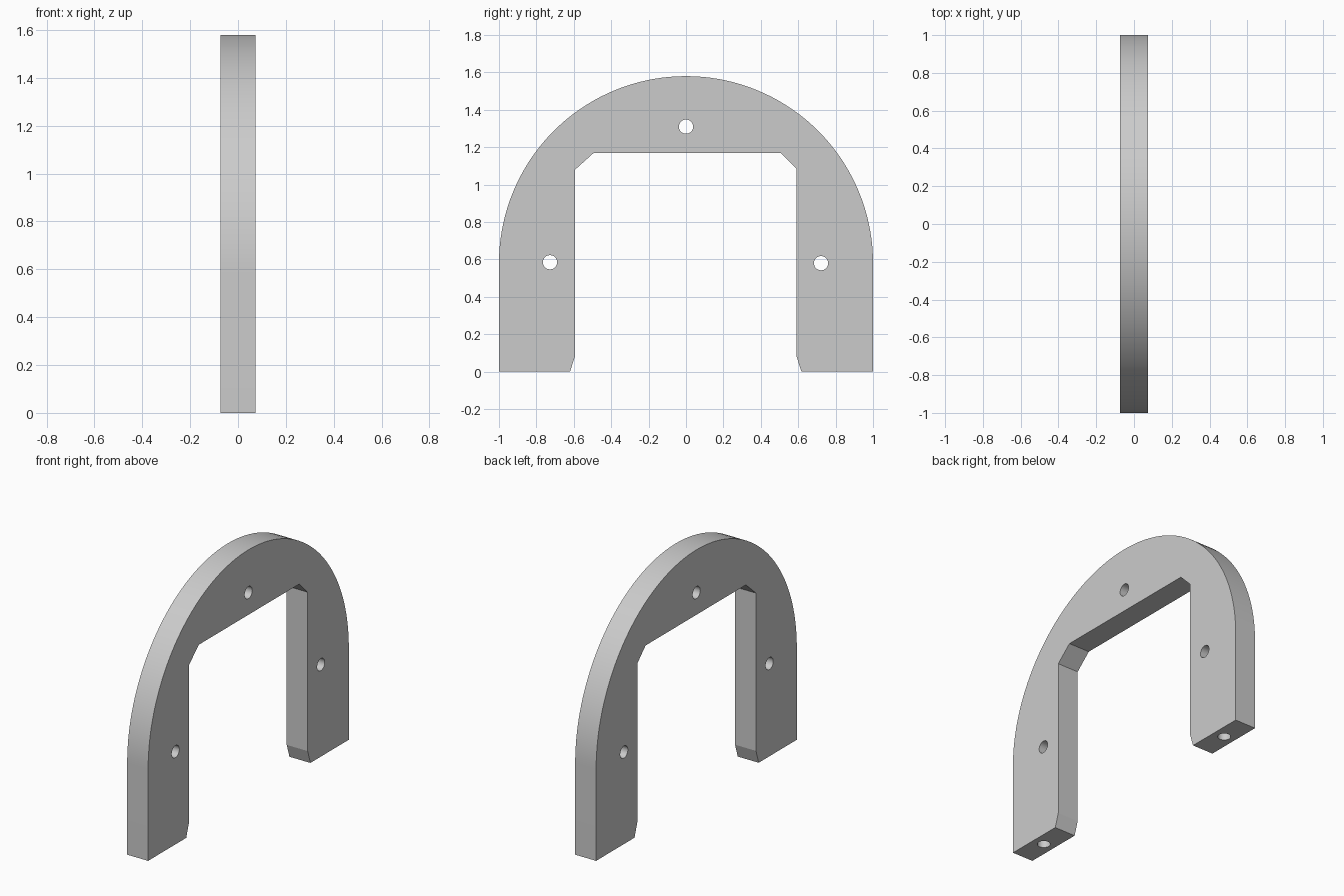
import bpy, bmesh, math

cube = bpy.data.objects.get("Cube")
if cube:
    bpy.data.objects.remove(cube, do_unlink=True)

HALF = 0.073      # half thickness of the plate
SPRING = 0.58     # height where the round top begins
HOLE = 0.038

grey = bpy.data.materials.new("plain grey")
grey.use_nodes = True
grey.diffuse_color = (0.6, 0.6, 0.6, 1)
grey.node_tree.nodes["Principled BSDF"].inputs["Base Color"].default_value = (0.6, 0.6, 0.6, 1)


def plate(name, outline):
    """Extrude a y-z outline across the plate thickness."""
    bm = bmesh.new()
    face = bm.faces.new([bm.verts.new((-HALF, y, z)) for y, z in outline])
    grown = bmesh.ops.extrude_face_region(bm, geom=[face])
    moved = [v for v in grown["geom"] if isinstance(v, bmesh.types.BMVert)]
    bmesh.ops.translate(bm, verts=moved, vec=(2 * HALF, 0, 0))
    bmesh.ops.recalc_face_normals(bm, faces=bm.faces)
    mesh = bpy.data.meshes.new(name)
    bm.to_mesh(mesh)
    bm.free()
    obj = bpy.data.objects.new(name, mesh)
    bpy.context.collection.objects.link(obj)
    mesh.materials.append(grey)
    return obj


def drill(target, location, depth, rotation=(0, 0, 0)):
    """Cut a round hole and discard the cutter."""
    bpy.ops.mesh.primitive_cylinder_add(vertices=32, radius=HOLE, depth=depth,
                                        location=location, rotation=rotation)
    cutter = bpy.context.object
    cutter.name = "hole_cutter"
    cutter.hide_render = True
    cutter.data.materials.append(grey)
    mod = target.modifiers.new("hole", "BOOLEAN")
    mod.operation = "DIFFERENCE"
    mod.solver = "EXACT"
    mod.object = cutter
    bpy.context.view_layer.objects.active = target
    bpy.ops.object.modifier_apply(modifier=mod.name)
    bpy.data.objects.remove(cutter, do_unlink=True)


# Round-topped outline, then the chamfered inner opening
STEPS = 72
arc = [(math.cos(math.pi * i / STEPS), SPRING + math.sin(math.pi * i / STEPS))
       for i in range(STEPS + 1)]
opening = [(-1, 0), (-0.62, 0), (-0.593, 0.085), (-0.593, 1.08), (-0.493, 1.17),
           (0.507, 1.17), (0.59, 1.087), (0.59, 0.085), (0.617, 0), (1, 0)]
arch = plate("arch_frame", arc + opening)

# Through holes in the crown and both legs
for y, z in [(0, 1.31), (-0.727, 0.585), (0.722, 0.58)]:
    drill(arch, (0, y, z), 0.5, (0, math.pi / 2, 0))

# Blind holes up into both feet
for side in (-1, 1):
    drill(arch, (0, side * 0.81, 0.1), 0.4)

bpy.ops.object.select_all(action="DESELECT")
arch.select_set(True)
bpy.context.view_layer.objects.active = arch
bpy.ops.object.shade_smooth_by_angle(angle=math.radians(14))
